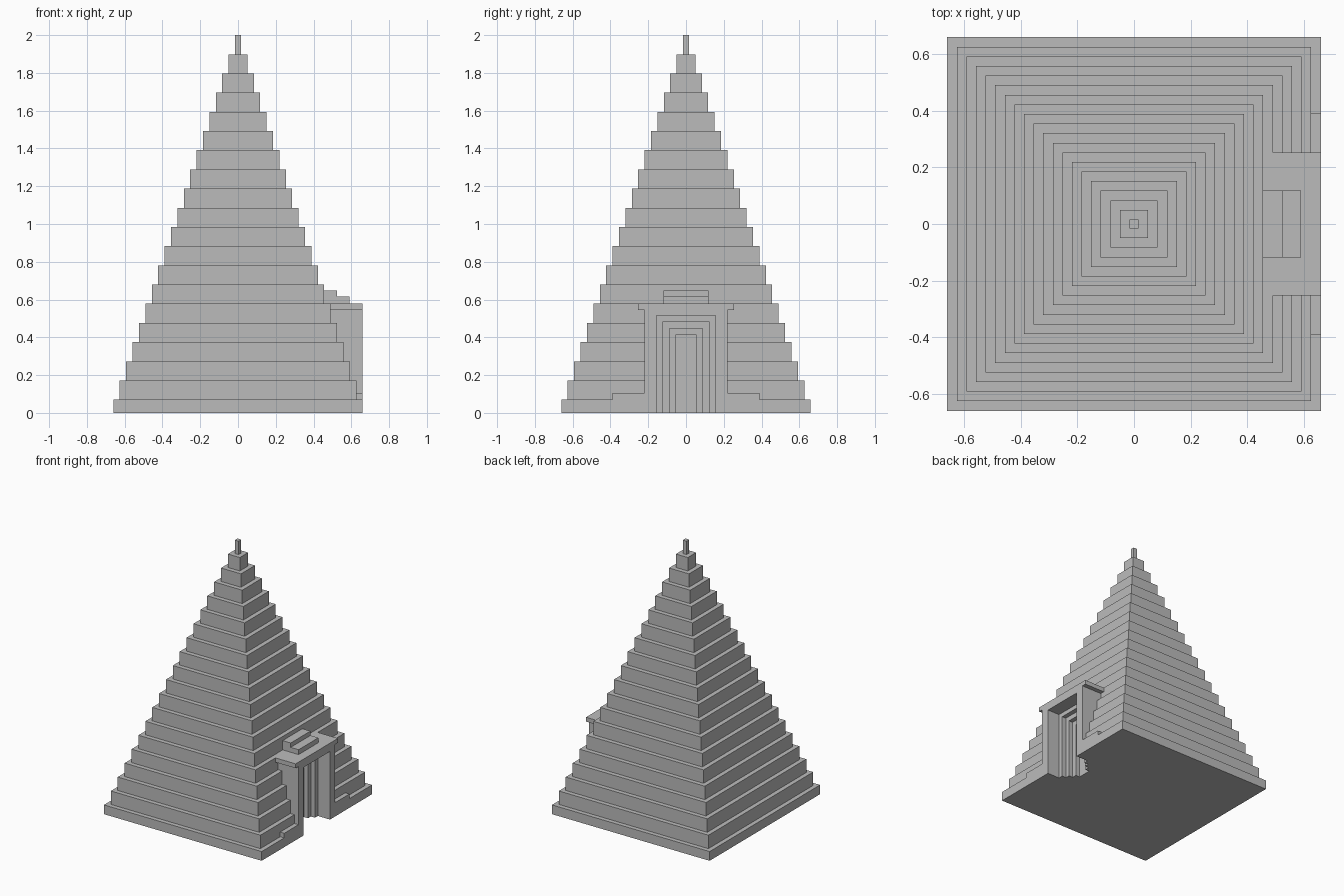
import bpy
import bmesh

cube = bpy.data.objects.get("Cube")
if cube:
    bpy.data.objects.remove(cube, do_unlink=True)

LEVELS = 20
HALF = 0.66             # half width of the bottom level
STEP = 0.0339           # setback of each level
BASE_H = 0.07
LEVEL_H = (2 - BASE_H) / (LEVELS - 1)

stone = bpy.data.materials.new("grey stone")
stone.use_nodes = True
grey = (0.5, 0.5, 0.5, 1)
stone.diffuse_color = grey
stone.node_tree.nodes["Principled BSDF"].inputs["Base Color"].default_value = grey


def finish(name, bm):
    bmesh.ops.recalc_face_normals(bm, faces=bm.faces)
    mesh = bpy.data.meshes.new(name)
    bm.to_mesh(mesh)
    bm.free()
    mesh.materials.append(stone)
    obj = bpy.data.objects.new(name, mesh)
    bpy.context.collection.objects.link(obj)
    return obj


def box(name, x0, x1, half_y, z0, z1):
    bm = bmesh.new()
    bmesh.ops.create_cube(bm, size=1)
    for v in bm.verts:
        v.co.x = x1 if v.co.x > 0 else x0
        v.co.y *= 2 * half_y
        v.co.z = z1 if v.co.z > 0 else z0
    return finish(name, bm)


def cut(obj, cutters):
    for c in cutters:
        mod = obj.modifiers.new(c.name, 'BOOLEAN')
        mod.operation = 'DIFFERENCE'
        mod.solver = 'EXACT'
        mod.object = c
    bpy.context.view_layer.objects.active = obj
    for mod in list(obj.modifiers):
        bpy.ops.object.modifier_apply(modifier=mod.name)


# Stepped pyramid: square rings joined into one closed skin
bm = bmesh.new()
previous = None
for i in range(LEVELS):
    r = HALF - STEP * i
    top = BASE_H + LEVEL_H * i
    for z in (max(0, top - LEVEL_H), top):
        ring = [bm.verts.new((sx * r, sy * r, z))
                for sx, sy in ((-1, -1), (1, -1), (1, 1), (-1, 1))]
        if previous:
            for k in range(4):
                n = (k + 1) % 4
                bm.faces.new((previous[k], previous[n], ring[n], ring[k]))
        else:
            bm.faces.new(ring[::-1])
        previous = ring
bm.faces.new(previous)
pyramid = finish("stepped_pyramid", bm)

# Portal on the left side
roof = BASE_H + 5 * LEVEL_H
portal = box("portal_body", 0.42, HALF, 0.22, 0, 0.545)
box("portal_lintel", HALF - 5 * STEP, HALF, 0.253, 0.545, roof)
box("portal_crest_lower", HALF - 6 * STEP, 0.59, 0.118, roof, 0.615)
box("portal_crest_upper", HALF - 6 * STEP, 0.524, 0.118, 0.615, 0.648)

# Low plinths beside the portal
for side, name in ((1, "plinth_back"), (-1, "plinth_front")):
    plinth = box(name, HALF - STEP, HALF, 0.085, BASE_H, 0.105)
    plinth.location.y = side * 0.305

# Nested door recesses, each narrower, lower and deeper
niches = [box("door_recess_cutter", HALF - STEP * (3 + i), 0.8, w, -0.1, h)
          for i, (w, h) in enumerate(((0.157, 0.515), (0.122, 0.483),
                                      (0.088, 0.447), (0.052, 0.414)))]
seat = box("portal_seat_cutter", 0.42, 0.8, 0.22, -0.1, 0.545)
cut(pyramid, [seat] + niches)
cut(portal, niches)
for helper in niches + [seat]:
    bpy.data.objects.remove(helper, do_unlink=True)
